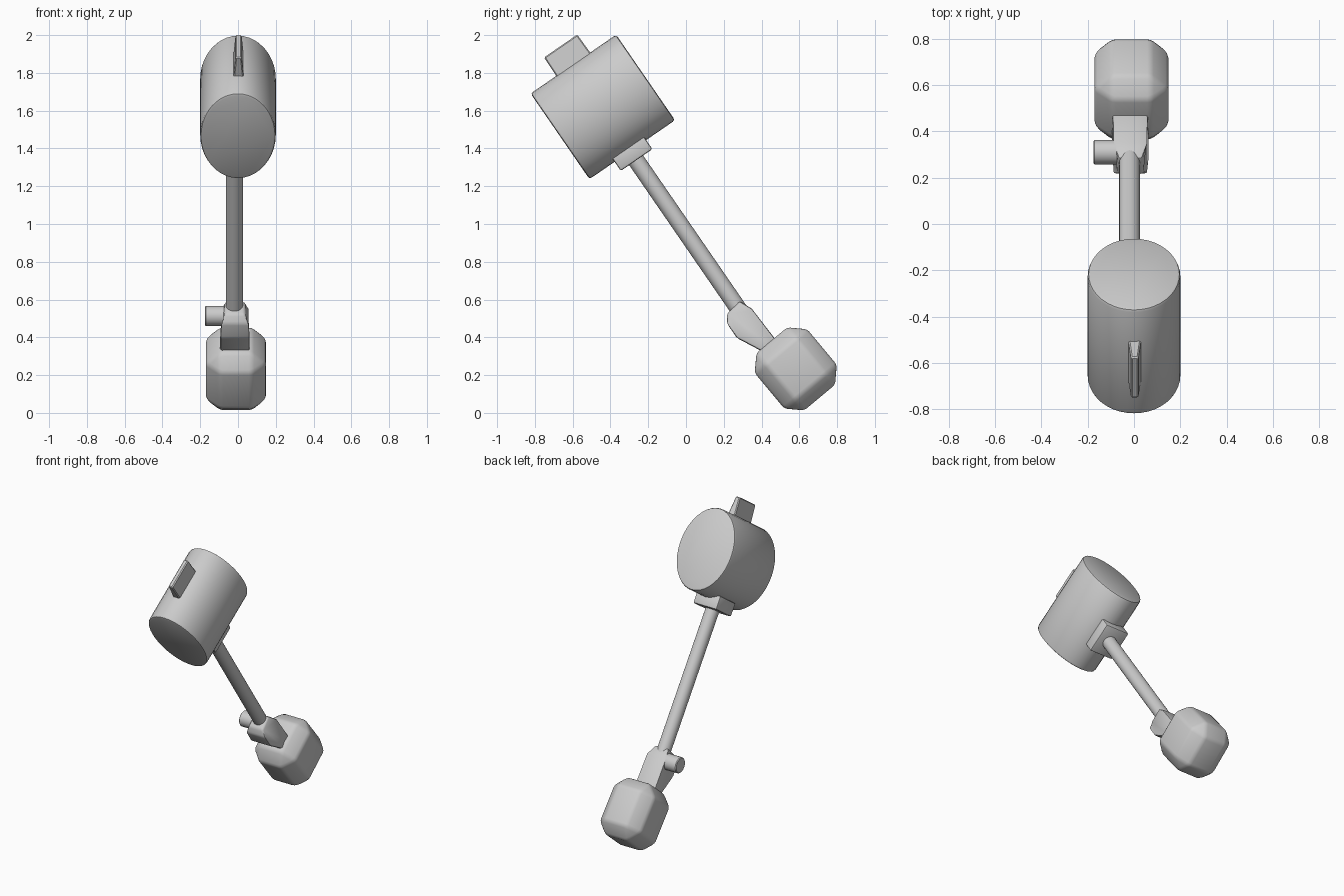
import bpy, bmesh
from math import radians, pi
from mathutils import Matrix

if "Cube" in bpy.data.objects:
    bpy.data.objects.remove(bpy.data.objects["Cube"])

# Whole tool leans back: all parts but the weight share this tilted frame
TILT = Matrix.Rotation(radians(34.55), 4, 'X')


def finish(name, bm, matrix, bevels=(), angle=30):
    bmesh.ops.recalc_face_normals(bm, faces=bm.faces[:])
    me = bpy.data.meshes.new(name)
    bm.to_mesh(me)
    bm.free()
    me.transform(matrix)
    ob = bpy.data.objects.new(name, me)
    bpy.context.collection.objects.link(ob)
    bpy.ops.object.select_all(action='DESELECT')
    ob.select_set(True)
    bpy.context.view_layer.objects.active = ob
    for width, segs in bevels:
        m = ob.modifiers.new("bevel", 'BEVEL')
        m.width, m.segments = width, segs
        m.limit_method, m.angle_limit = 'ANGLE', radians(25)
    for m in list(ob.modifiers):
        bpy.ops.object.modifier_apply(modifier=m.name)
    bpy.ops.object.shade_smooth_by_angle(angle=radians(angle))
    return ob


def cylinder(name, centre, axis, rx, ry, length, sides, bevels=()):
    bm = bmesh.new()
    bmesh.ops.create_cone(bm, cap_ends=True, segments=sides,
                          radius1=1, radius2=1, depth=length)
    rot = {'X': Matrix.Rotation(pi / 2, 4, 'Y'),
           'Y': Matrix.Rotation(pi / 2, 4, 'X'),
           'Z': Matrix.Identity(4)}[axis]
    bm.transform(Matrix.Translation(centre) @ rot @ Matrix.Diagonal((rx, ry, 1, 1)))
    return finish(name, bm, TILT, bevels)


def box(name, centre, size, matrix=TILT, bevels=(), top=(1, 1), angle=30):
    bm = bmesh.new()
    bmesh.ops.create_cube(bm, size=1)
    for v in bm.verts:
        if v.co.z > 0:
            v.co.x *= top[0]
            v.co.y *= top[1]
    bm.transform(Matrix.Translation(centre) @ Matrix.Diagonal((*size, 1)))
    return finish(name, bm, matrix, bevels, angle)


# Oval drum head, fin on top and mounting collar below
cylinder("head", (0, 0.556, 1.584), 'Y', 0.2, 0.275, 0.55, 40, [(0.014, 2)])
box("head_fin", (0.003, 0.555, 1.902), (0.058, 0.22, 0.148),
    top=(0.55, 0.97), bevels=[(0.006, 1)])
box("collar", (-0.018, 0.544, 1.296), (0.18, 0.203, 0.09), bevels=[(0.01, 2)])

# Round shaft
cylinder("shaft", (-0.019, 0.541, 0.79), 'Z', 0.045, 0.045, 1.04, 24)

# Shaped bracket joining the shaft to the weight
profile = [(0.447, 0.265), (0.475, 0.308), (0.57, 0.326), (0.6, 0.256),
           (0.612, 0.03), (0.612, -0.06), (0.515, -0.06), (0.515, 0.043),
           (0.447, 0.173)]
bm = bmesh.new()
rings = []
for side in (-1, 1):
    ring = []
    for y, z in profile:
        half = 0.05 if z > 0.3 else 0.078
        ring.append(bm.verts.new((-0.016 + side * half, y, z)))
    rings.append(ring)
    bm.faces.new(ring)
n = len(profile)
for i in range(n):
    j = (i + 1) % n
    bm.faces.new((rings[0][i], rings[0][j], rings[1][j], rings[1][i]))
finish("bracket", bm, TILT, [(0.012, 2)])

# Side knob
cylinder("knob", (-0.1, 0.546, 0.247), 'X', 0.053, 0.053, 0.15, 24, [(0.005, 1)])

# Chamfered block weight at the foot
place = Matrix.Translation((0, 0.581, 0.233)) @ Matrix.Rotation(radians(39.8), 4, 'X')
box("weight", (-0.011, 0, 0), (0.318, 0.362, 0.395), place,
    [(0.075, 1), (0.016, 2)], angle=40)
